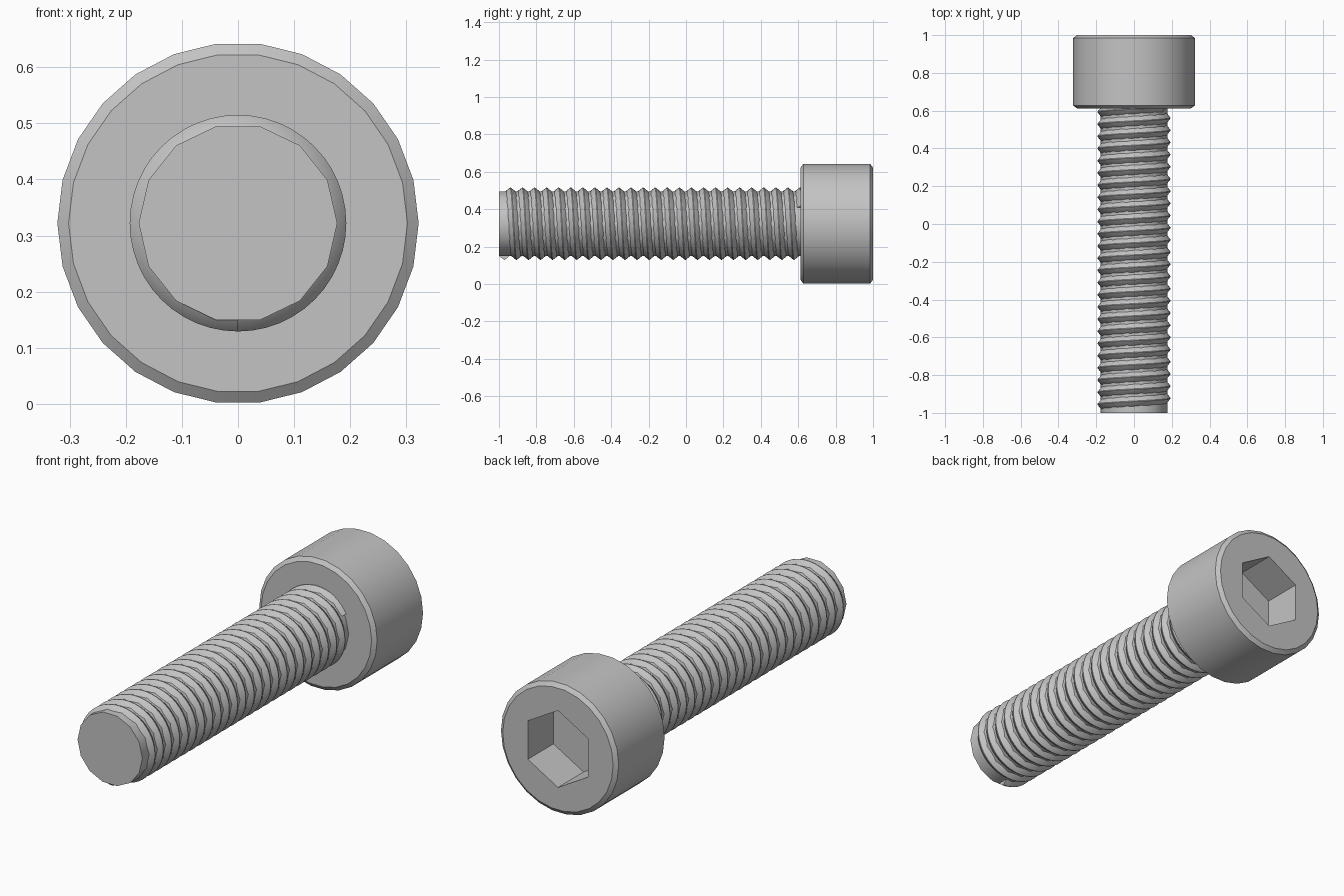
import bpy, bmesh, math

if "Cube" in bpy.data.objects:
    bpy.data.objects.remove(bpy.data.objects["Cube"])

AXIS_Z = 0.322          # height of the bolt axis
PITCH = 0.0645

steel = bpy.data.materials.new("grey steel")
steel.use_nodes = True
GREY = (0.55, 0.55, 0.55, 1)
steel.diffuse_color = GREY
steel.node_tree.nodes["Principled BSDF"].inputs["Base Color"].default_value = GREY


def polar(angle, r, y):
    """Point around the bolt axis, angle measured from +z towards +x."""
    return (r * math.sin(angle), y, AXIS_Z + r * math.cos(angle))


def make_object(name, rings, closed, smooth_angle=None):
    """Skin a list of equal point rings; cap both ends."""
    bm = bmesh.new()
    loops = [[bm.verts.new(p) for p in ring] for ring in rings]
    n = len(loops[0])
    for a, b in zip(loops, loops[1:]):
        for i in range(n if closed else n - 1):
            j = (i + 1) % n
            bm.faces.new((a[i], a[j], b[j], b[i]))
    bm.faces.new(loops[0])
    bm.faces.new(loops[-1])
    bmesh.ops.recalc_face_normals(bm, faces=bm.faces)
    mesh = bpy.data.meshes.new(name)
    bm.to_mesh(mesh)
    bm.free()
    mesh.materials.append(steel)
    obj = bpy.data.objects.new(name, mesh)
    bpy.context.collection.objects.link(obj)
    if smooth_angle:
        smooth(obj, smooth_angle)
    return obj


def smooth(obj, degrees):
    bpy.ops.object.select_all(action='DESELECT')
    obj.select_set(True)
    bpy.context.view_layer.objects.active = obj
    bpy.ops.object.shade_smooth_by_angle(angle=math.radians(degrees))


def turned(profile, sides, start):
    """Rings for a turned part from (y, radius) pairs."""
    return [[polar(start + math.tau * i / sides, r, y) for i in range(sides)]
            for y, r in profile]


# Cylindrical head with chamfered rims
head = make_object("head", turned(
    [(0.612, 0.302), (0.627, 0.322), (0.985, 0.322), (1.0, 0.302)],
    26, math.pi / 2), True)

# Hexagonal key socket, cut into the head
cutter = make_object("socket_cutter", turned([(0.8, 0.19), (1.1, 0.19)], 6, 0), True)
cutter.hide_render = True
cut = head.modifiers.new("socket", 'BOOLEAN')
cut.operation = 'DIFFERENCE'
cut.solver = 'EXACT'
cut.object = cutter
bpy.context.view_layer.objects.active = head
bpy.ops.object.modifier_apply(modifier=cut.name)
bpy.data.objects.remove(cutter)
smooth(head, 25)

# Plain core of the shank
make_object("shank_core", turned([(-1.0, 0.177), (0.63, 0.177)], 14, math.pi / 2),
            True, 35)

# Right-handed thread: a ridge swept along a helix
ridge = [(-0.029, 0.168), (-0.025, 0.175), (-0.002, 0.193),
         (0.002, 0.193), (0.025, 0.175), (0.029, 0.168)]
STEPS = 48
start_y = -0.971
count = int((0.62 - start_y) / PITCH * STEPS)
rings = []
for k in range(count + 1):
    angle = -math.pi + math.tau * k / STEPS
    y = start_y + PITCH * k / STEPS
    rings.append([polar(angle, r, y + dy) for dy, r in ridge])
make_object("thread", rings, True, 25)
